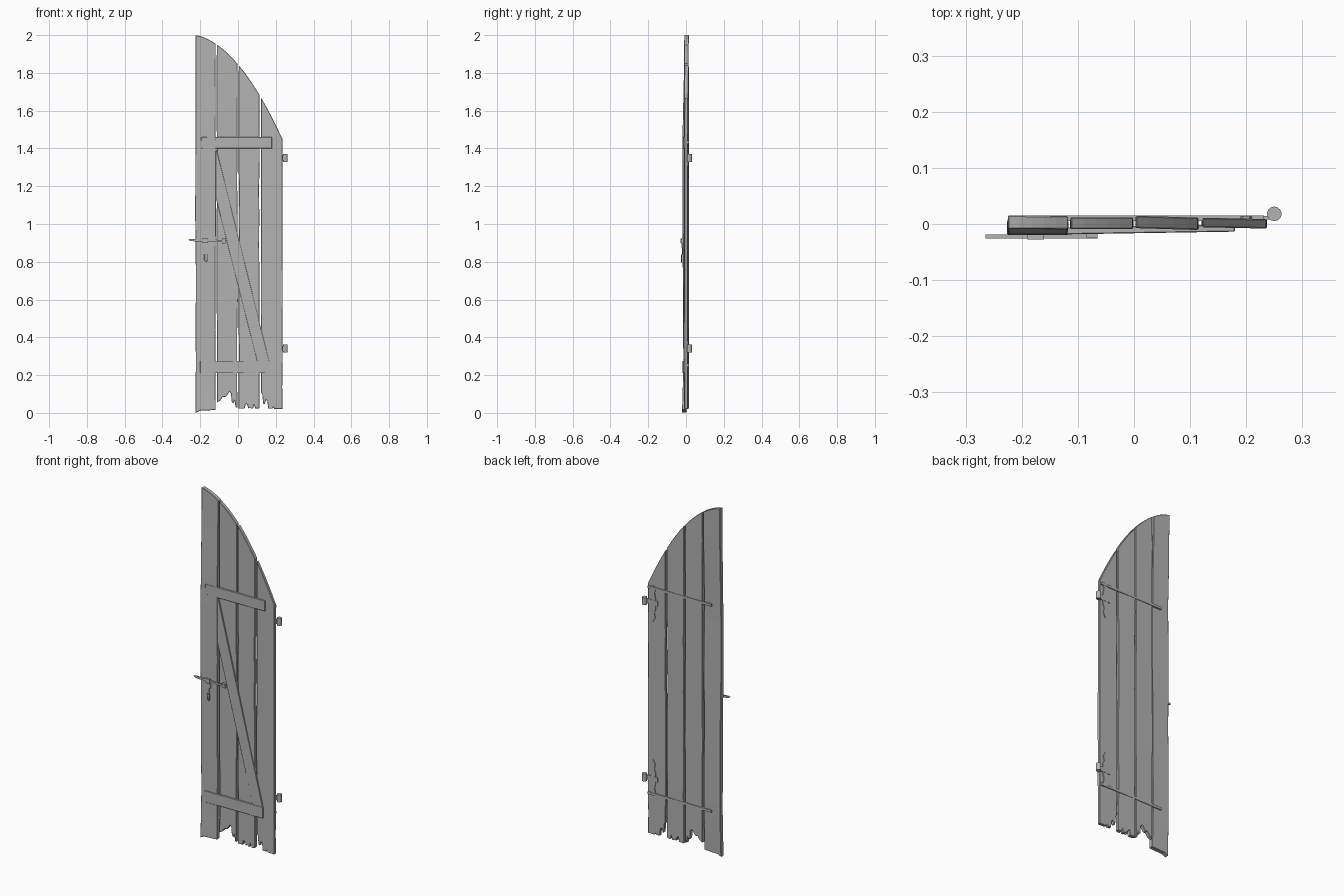
import bpy, bmesh, math, random
from mathutils import Vector

random.seed(4)
if "Cube" in bpy.data.objects:
    bpy.data.objects.remove(bpy.data.objects["Cube"])

grey = bpy.data.materials.new("plain_grey")
grey.use_nodes = True
grey.diffuse_color = (0.45, 0.45, 0.45, 1)
grey.node_tree.nodes["Principled BSDF"].inputs["Base Color"].default_value = (0.45, 0.45, 0.45, 1)


def finish(bm, name, bevel=0):
    bmesh.ops.recalc_face_normals(bm, faces=bm.faces)
    mesh = bpy.data.meshes.new(name)
    bm.to_mesh(mesh)
    bm.free()
    mesh.materials.append(grey)
    obj = bpy.data.objects.new(name, mesh)
    bpy.context.collection.objects.link(obj)
    if bevel:
        mod = obj.modifiers.new("worn_edges", "BEVEL")
        mod.width, mod.segments, mod.limit_method = bevel, 1, "ANGLE"
        mod.angle_limit = math.radians(50)
    return obj


def slab(name, outline, y0, y1, bevel=0, cuts=(), warp=None):
    """Extrude an x-z outline from y0 to y1, slice it at heights and warp it."""
    bm = bmesh.new()
    bm.faces.new([bm.verts.new((x, y0, z)) for x, z in outline])
    for z in cuts:
        bmesh.ops.bisect_plane(bm, geom=bm.verts[:] + bm.edges[:] + bm.faces[:],
                               plane_co=(0, 0, z), plane_no=(0, 0, 1))
    new = bmesh.ops.extrude_face_region(bm, geom=bm.faces[:])["geom"]
    for v in new:
        if isinstance(v, bmesh.types.BMVert):
            v.co.y = y1
    if warp:
        for v in bm.verts:
            v.co = warp(v.co.copy())
    return finish(bm, name, bevel)


def rect(x0, x1, z0, z1):
    return [(x0, z0), (x1, z0), (x1, z1), (x0, z1)]


def arch(x):
    t = x + 0.22
    return 2.0 - 0.232 * t - 2.147 * t * t if t > 0 else 2.0


def lerp_points(points, z):
    for (za, a), (zb, b) in zip(points, points[1:]):
        if z <= zb:
            return a + (b - a) * max(0, z - za) / (zb - za)
    return points[-1][1]


# Planks: left, right, front, back, twist, broken bottom edge, bow along height
straight = [(0, 0), (2, 0)]
bowed = [(0, -0.009), (0.25, -0.002), (0.9, -0.006), (1.4, -0.008), (1.8, 0.001), (2, 0.003)]
planks = [
    (-0.225, -0.118, -0.012, 0.012, 0, [(-0.225, 0), (-0.2, 0.012), (-0.16, 0.013), (-0.118, 0.016)], bowed),
    (-0.112, -0.003, -0.009, 0.012, 0,
     [(-0.112, 0.055), (-0.095, 0.065), (-0.08, 0.085), (-0.065, 0.085), (-0.045, 0.112), (-0.037, 0.105),
      (-0.034, 0.06), (-0.025, 0.05), (-0.018, 0.065), (-0.013, 0.03), (-0.003, 0.028)], straight),
    (0.004, 0.113, -0.009, 0.013, -0.03,
     [(0.004, 0.022), (0.035, 0.022), (0.041, 0.05), (0.05, 0.042), (0.054, 0.022), (0.063, 0.03),
      (0.071, 0.022), (0.08, 0.022), (0.085, 0.042), (0.092, 0.022), (0.113, 0.025)], straight),
    (0.122, 0.235, -0.007, 0.01, -0.02,
     [(0.122, 0.11), (0.128, 0.1), (0.133, 0.05), (0.142, 0.045), (0.147, 0.068), (0.155, 0.065),
      (0.16, 0.022), (0.182, 0.022), (0.187, 0.03), (0.192, 0.02), (0.235, 0.02)], straight),
]
for i, (xa, xb, y0, y1, twist, bottom, bow) in enumerate(planks):
    mid = (xa + xb) / 2
    top = [(xb + (xa - xb) * k / 5, arch(xb + (xa - xb) * k / 5)) for k in range(6)]
    levels = [0.14 + 0.15 * k for k in range(13) if 0.14 + 0.15 * k < arch(xb) - 0.04]
    wobble = {round(z, 2): random.uniform(-0.002, 0.002) for z in levels}

    def warp(co):
        side = 1 if co.x > mid else -1
        shift = wobble.get(round(co.z, 2), 0)
        return Vector((co.x + side * shift * (1 if abs(co.x - mid) > 0.04 else 0),
                       co.y + (co.x - mid) * twist + lerp_points(bow, co.z), co.z))

    slab(f"plank_{i + 1}", bottom + top, y0, y1, 0.002, levels, warp)


# Front rails and diagonal brace, leaning slightly with the planks
def lean(co):
    return co + Vector((0, 0.016 * co.x, 0))


slab("top_rail", rect(-0.195, 0.18, 1.4, 1.46), -0.0165, -0.004, 0.0015, (), lean)
slab("bottom_rail", rect(-0.2, 0.165, 0.21, 0.275), -0.0165, -0.004, 0.0015, (), lean)
slab("diagonal_brace", [(0.102, 0.272), (0.165, 0.272), (-0.115, 1.402), (-0.184, 1.402)],
     -0.0155, -0.004, 0.001, (), lean)

# Back strips
for name, z in (("top", 1.425), ("bottom", 0.245)):
    slab(name + "_back_strip", rect(-0.17, 0.232, z, z + 0.014), 0.005, 0.0155)


def cylinder(name, radius, depth, x, y, z):
    bm = bmesh.new()
    bmesh.ops.create_cone(bm, cap_ends=True, segments=14, radius1=radius, radius2=radius, depth=depth)
    for v in bm.verts:
        v.co += Vector((x, y, z))
    return finish(bm, name)


# Hinges: rolled barrel, leaf and a pointed back plate; the lower one is flipped
for name, z, flip in (("upper", 1.35, 1), ("lower", 0.34, -1)):
    cylinder(name + "_hinge_barrel", 0.013, 0.042, 0.25, 0.018, z)
    slab(name + "_hinge_leaf", rect(0.17, 0.245, z - 0.014, z + 0.014), 0.008, 0.0145)
    half = [(0.006, 0.095), (0.016, 0.08), (0.01, 0.055), (0.016, 0.02), (0.016, -0.04),
            (0.008, -0.055), (0.014, -0.085), (0, -0.11)]
    shape = [(0.2 + w, z + flip * h) for w, h in half]
    shape += [(0.2 - w, z + flip * h) for w, h in reversed(half[:-1])]
    slab(name + "_hinge_plate", shape, 0.008, 0.0135)

# Latch bar with a tapered tip, its keeper and pivot
slab("latch_bar", [(-0.265, 0.918), (-0.25, 0.909), (-0.065, 0.905), (-0.065, 0.915), (-0.25, 0.921)],
     -0.026, -0.019)
slab("latch_keeper", rect(-0.19, -0.16, 0.9, 0.924), -0.028, -0.012)
slab("latch_pivot", rect(-0.085, -0.065, 0.898, 0.922), -0.024, -0.008)
slab("lock_plate", rect(-0.182, -0.158, 0.872, 0.896), -0.023, -0.012)


# Hanging pull made from a curved wire
curve = bpy.data.curves.new("latch_pull", "CURVE")
curve.dimensions = "3D"
curve.bevel_depth, curve.bevel_resolution = 0.0025, 1
spline = curve.splines.new("POLY")
path = [(-0.178, 0.838), (-0.177, 0.808), (-0.17, 0.799), (-0.163, 0.808), (-0.162, 0.838)]
spline.points.add(len(path) - 1)
for p, (x, z) in zip(spline.points, path):
    p.co = (x, -0.024, z, 1)
spline.use_cyclic_u = True
curve.materials.append(grey)
pull = bpy.data.objects.new("latch_pull", curve)
bpy.context.collection.objects.link(pull)
slab("pull_link", rect(-0.173, -0.167, 0.836, 0.874), -0.022, -0.014)
